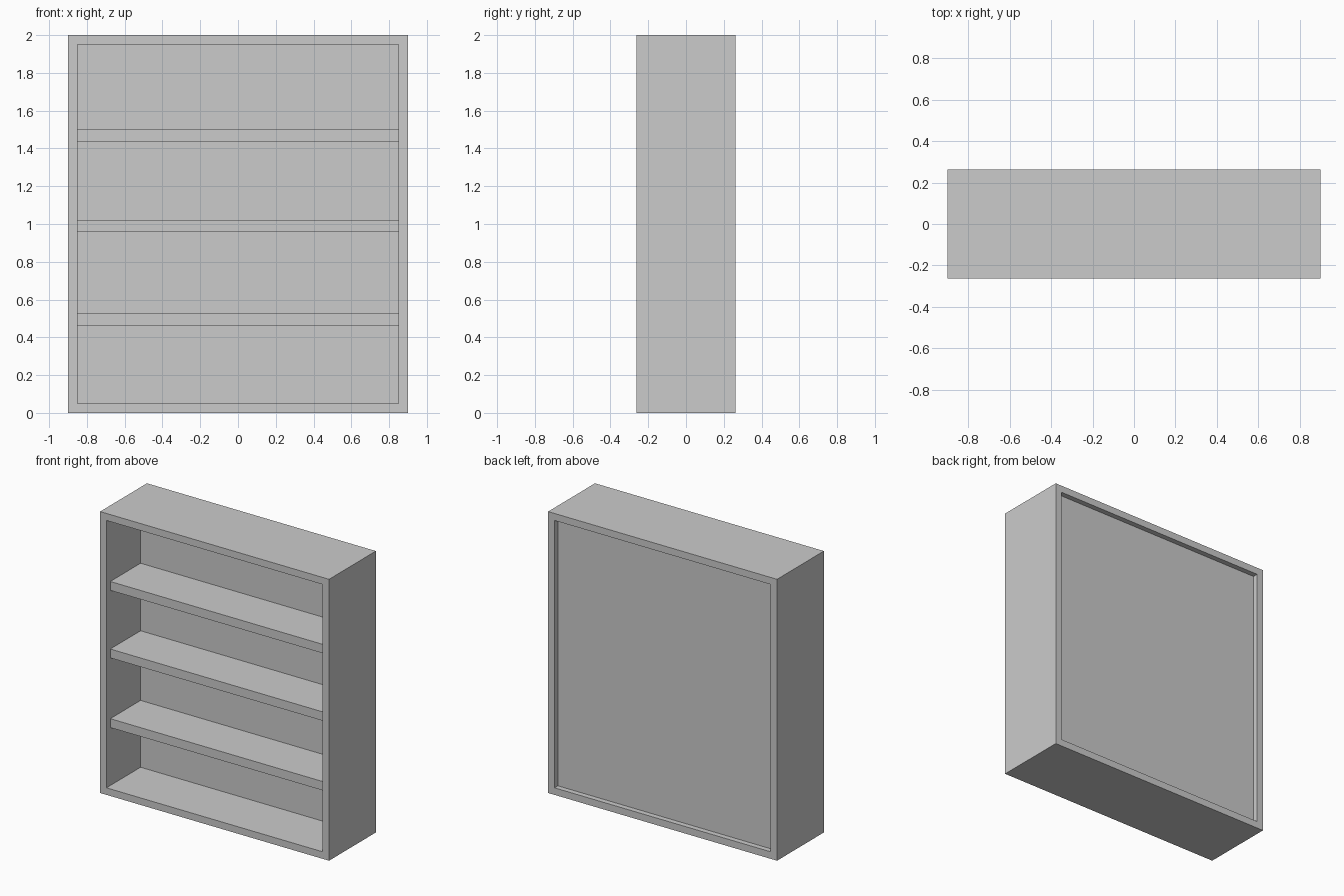
import bpy, bmesh

if "Cube" in bpy.data.objects:
    bpy.data.objects.remove(bpy.data.objects["Cube"])

HALF_W, HALF_D, HEIGHT, WALL = 0.90, 0.263, 2.0, 0.05
INNER = HALF_W - WALL


def box(name, x, y, z):
    """Box from (min, max) pairs on each axis."""
    bm = bmesh.new()
    bmesh.ops.create_cube(bm, size=1)
    for v in bm.verts:
        v.co = [(a + b) / 2 + c * (b - a) for c, (a, b) in zip(v.co, (x, y, z))]
    return finish(name, bm)


def finish(name, bm):
    bmesh.ops.recalc_face_normals(bm, faces=bm.faces)
    mesh = bpy.data.meshes.new(name)
    bm.to_mesh(mesh)
    bm.free()
    obj = bpy.data.objects.new(name, mesh)
    bpy.context.collection.objects.link(obj)
    return obj


def rect_loop(bm, inset, y):
    w, lo, hi = HALF_W - inset, inset, HEIGHT - inset
    return [bm.verts.new((px, y, pz)) for px, pz in ((-w, lo), (w, lo), (w, hi), (-w, hi))]


# Outer case: rectangular tube open at front and back
bm = bmesh.new()
loops = [rect_loop(bm, i, y) for i, y in
         ((0, -HALF_D), (0, HALF_D), (WALL, HALF_D), (WALL, -HALF_D))]
for a, b in zip(loops, loops[1:] + loops[:1]):
    for i in range(4):
        j = (i + 1) % 4
        bm.faces.new((a[i], a[j], b[j], b[i]))
finish("case", bm)

# Back panel, recessed from the rear edge
box("back_panel", (-INNER, INNER), (0.12, 0.225), (WALL, HEIGHT - WALL))

# Shelves, set back slightly from the front edge
for n, top in enumerate((0.525, 1.02, 1.50), 1):
    box(f"shelf_{n}", (-INNER, INNER), (-0.22, 0.12), (top - 0.063, top))
